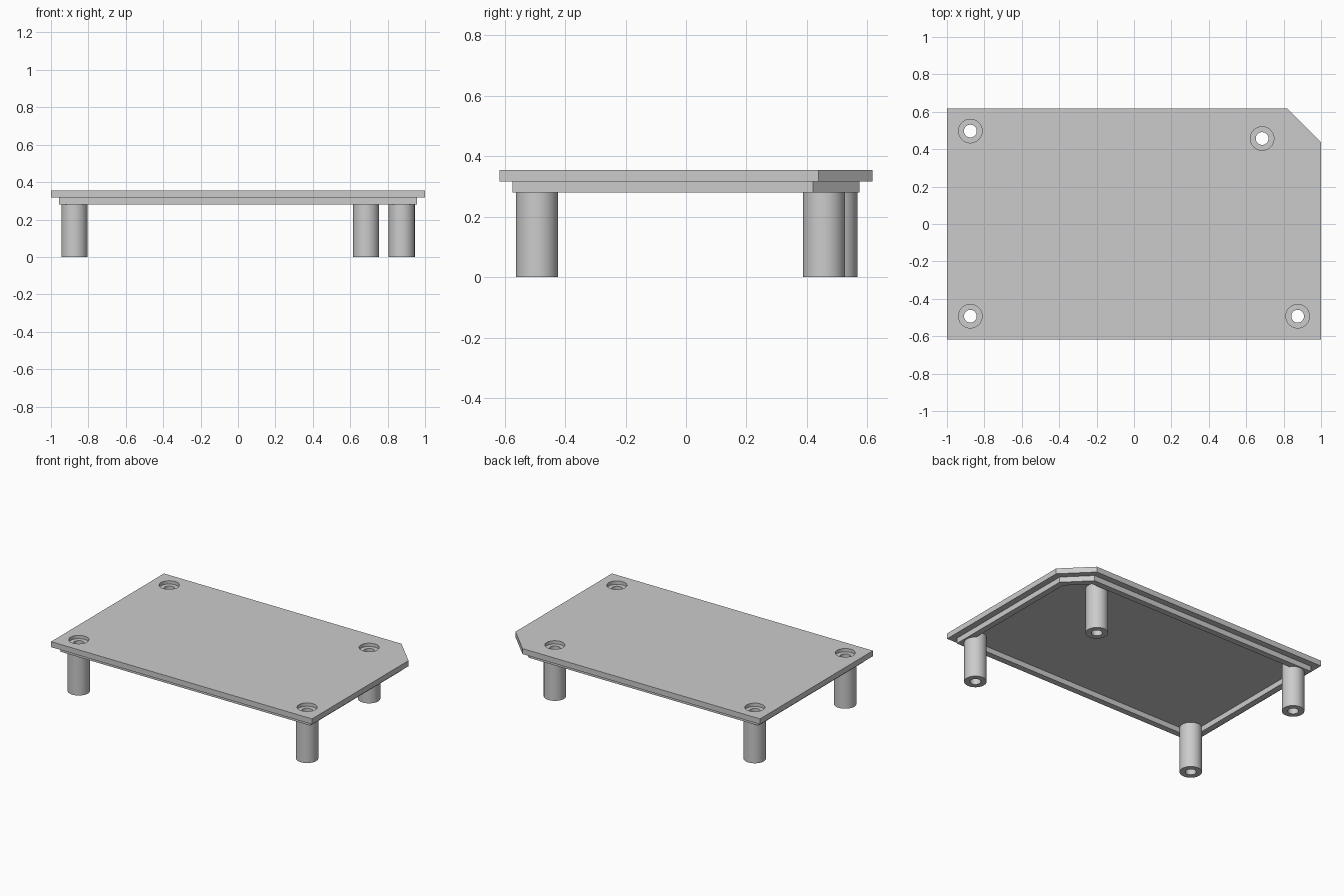
import bpy
import bmesh
import math

cube = bpy.data.objects.get("Cube")
if cube:
    bpy.data.objects.remove(cube, do_unlink=True)

# Heights, sizes and leg positions
TOP, PLATE_Z, RIM_Z = 0.355, 0.317, 0.28
HALF_X, HALF_Y, CHAMFER = 1.0, 0.618, 0.18
LEG_R, HOLE_R, SINK_R, SINK_DEPTH = 0.07, 0.034, 0.063, 0.023
LEGS = {
    "front_right_leg": (-0.875, -0.493),
    "front_left_leg": (0.875, -0.493),
    "back_right_leg": (-0.875, 0.497),
    "back_left_leg": (0.685, 0.457),
}

grey = bpy.data.materials.new("light_grey")
grey.use_nodes = True
colour = (0.6, 0.6, 0.6, 1)
grey.diffuse_color = colour
grey.node_tree.nodes["Principled BSDF"].inputs["Base Color"].default_value = colour


def finish(name, bm):
    """Turn a bmesh into an object with the grey material."""
    bmesh.ops.recalc_face_normals(bm, faces=bm.faces)
    mesh = bpy.data.meshes.new(name)
    bm.to_mesh(mesh)
    bm.free()
    mesh.materials.append(grey)
    obj = bpy.data.objects.new(name, mesh)
    bpy.context.collection.objects.link(obj)
    return obj


def activate(obj):
    bpy.ops.object.select_all(action="DESELECT")
    obj.select_set(True)
    bpy.context.view_layer.objects.active = obj


def outline(inset):
    """Rectangle with one cut corner, offset evenly inwards."""
    x, y = HALF_X - inset, HALF_Y - inset
    c = CHAMFER - inset * (2 - math.sqrt(2))
    return [(-x, -y), (x, -y), (x, y - c), (x - c, y), (-x, y)]


def lathe(bm, profile, centre, steps=48):
    """Revolve a closed (radius, z) profile around a vertical axis."""
    rings = []
    for i in range(steps):
        a = math.tau * i / steps
        rings.append([bm.verts.new((centre[0] + r * math.cos(a),
                                    centre[1] + r * math.sin(a), z))
                      for r, z in profile])
    n = len(profile)
    for i in range(steps):
        a, b = rings[i], rings[(i + 1) % steps]
        for j in range(n):
            k = (j + 1) % n
            bm.faces.new((a[j], b[j], b[k], a[k]))


def cylinder(bm, radius, z0, z1, centre, steps=48):
    ring = [bm.verts.new((centre[0] + radius * math.cos(math.tau * i / steps),
                          centre[1] + radius * math.sin(math.tau * i / steps), z0))
            for i in range(steps)]
    extrude(bm, bm.faces.new(ring), z1 - z0)


def extrude(bm, face, height):
    new = bmesh.ops.extrude_face_region(bm, geom=[face], use_keep_orig=True)["geom"]
    verts = [v for v in new if isinstance(v, bmesh.types.BMVert)]
    bmesh.ops.translate(bm, verts=verts, vec=(0, 0, height))


# Top plate with one cut corner
bm = bmesh.new()
base = bm.faces.new([bm.verts.new((x, y, PLATE_Z)) for x, y in outline(0)])
extrude(bm, base, TOP - PLATE_Z)
plate = finish("top_plate", bm)

# Screw holes and their wider recesses cut into the plate
for radius, z0 in ((SINK_R, TOP - SINK_DEPTH), (HOLE_R, PLATE_Z - 0.05)):
    bm = bmesh.new()
    for centre in LEGS.values():
        cylinder(bm, radius, z0, TOP + 0.05, centre)
    cutter = finish("hole_cutter", bm)
    cutter.hide_render = True
    mod = plate.modifiers.new("holes", "BOOLEAN")
    mod.operation = "DIFFERENCE"
    mod.solver = "EXACT"
    mod.object = cutter
    activate(plate)
    bpy.ops.object.modifier_apply(modifier=mod.name)
    bpy.data.objects.remove(cutter, do_unlink=True)

# Locating rim under the plate
bm = bmesh.new()
loops = [[bm.verts.new((x, y, z)) for x, y in outline(inset)]
         for inset, z in ((0.043, PLATE_Z), (0.043, RIM_Z),
                          (0.085, RIM_Z), (0.085, PLATE_Z))]
for a, b in zip(loops, loops[1:] + loops[:1]):
    for i in range(len(a)):
        j = (i + 1) % len(a)
        bm.faces.new((a[i], a[j], b[j], b[i]))
finish("under_rim", bm)

# Hollow legs
legs = []
for name, centre in LEGS.items():
    bm = bmesh.new()
    lathe(bm, [(HOLE_R, 0), (LEG_R, 0), (LEG_R, PLATE_Z), (HOLE_R, PLATE_Z)], centre)
    legs.append(finish(name, bm))

for obj in legs + [plate]:
    activate(obj)
    bpy.ops.object.shade_smooth_by_angle(angle=math.radians(30))
